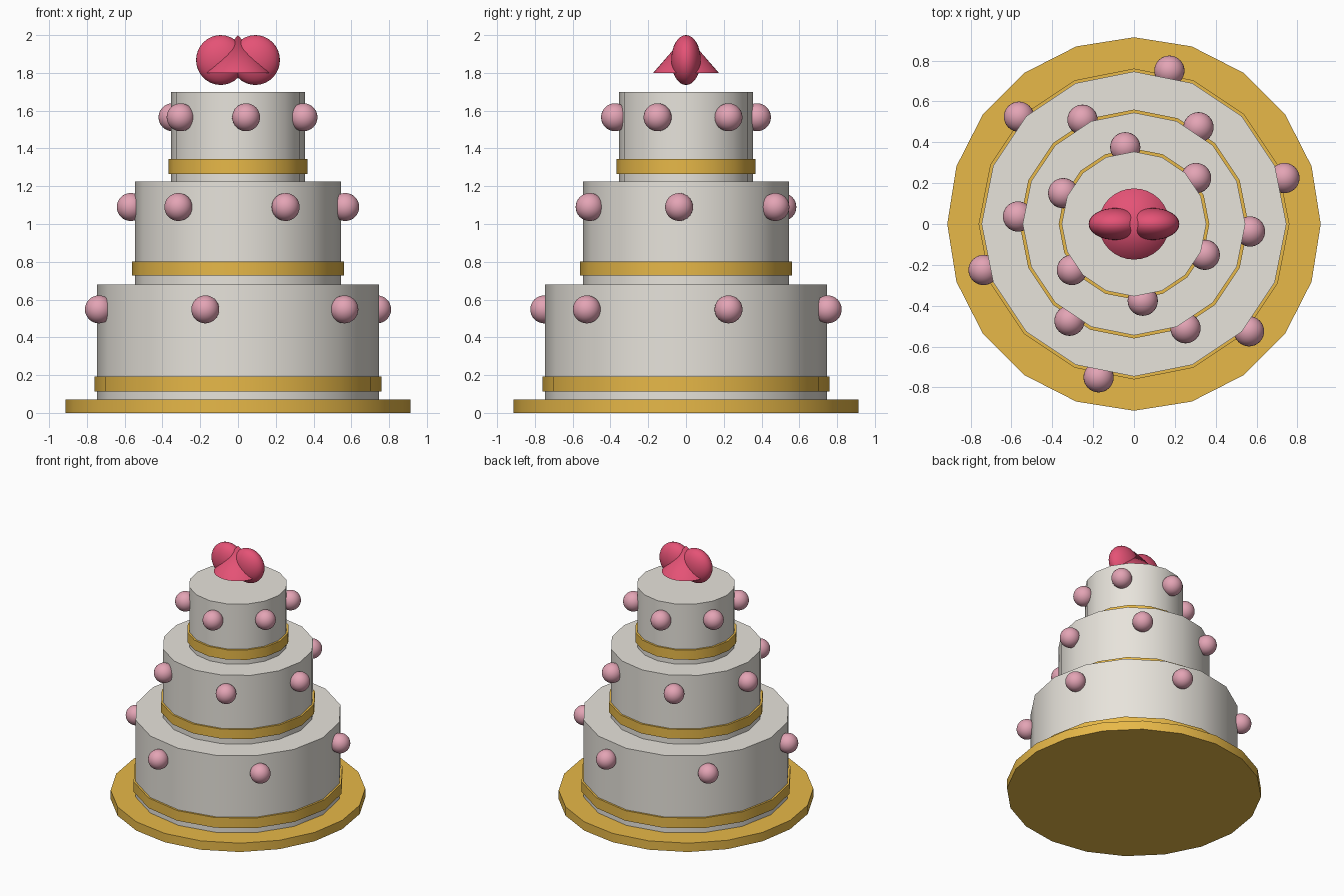
import bpy
from math import cos, sin, radians

cube = bpy.data.objects.get("Cube")
if cube:
    bpy.data.objects.remove(cube, do_unlink=True)


def material(name, r, g, b):
    mat = bpy.data.materials.new(name)
    mat.use_nodes = True
    mat.diffuse_color = (r, g, b, 1)
    mat.node_tree.nodes["Principled BSDF"].inputs["Base Color"].default_value = (r, g, b, 1)
    return mat


cream = material("cream icing", 0.80, 0.77, 0.71)
gold = material("gold trim", 0.80, 0.48, 0.065)
pink = material("pale pink", 0.77, 0.37, 0.46)
rose = material("rose red", 0.78, 0.085, 0.18)


def finish(name, mat):
    obj = bpy.context.object
    obj.name = name
    obj.data.materials.append(mat)
    bpy.ops.object.shade_smooth_by_angle(angle=radians(35))
    return obj


def disc(name, radius, low, high, mat, sides=16):
    bpy.ops.mesh.primitive_cylinder_add(
        vertices=sides, radius=radius, depth=high - low, location=(0, 0, (low + high) / 2))
    return finish(name, mat)


def ball(name, location, size, mat):
    bpy.ops.mesh.primitive_uv_sphere_add(segments=32, ring_count=16, radius=1, location=location)
    bpy.context.object.scale = size
    return finish(name, mat)


# Cake board
disc("cake_board", 0.914, 0, 0.07, gold, sides=20)

# Tiers: name, radius, bottom, top, band bottom, band top, pearl height, first pearl angle
tiers = [
    ("bottom", 0.746, 0.07, 0.68, 0.113, 0.193, 0.548, 17),
    ("middle", 0.545, 0.68, 1.224, 0.727, 0.802, 1.09, 56.3),
    ("top", 0.354, 1.224, 1.70, 1.266, 1.344, 1.565, 36.5),
]
for name, radius, low, high, band_low, band_high, pearl_z, start in tiers:
    disc(name + "_tier", radius, low, high, cream)
    disc(name + "_ribbon", radius + 0.015, band_low, band_high, gold)
    # Ring of six pearls
    for i in range(6):
        angle = radians(start + 60 * i)
        reach = radius + 0.024
        ball(f"{name}_pearl_{i + 1}", (reach * cos(angle), reach * sin(angle), pearl_z),
             (0.074, 0.074, 0.074), pink)

# Bow topper: two loops over a cone
for side, x in (("left", 0.092), ("right", -0.092)):
    ball(f"{side}_bow_loop", (x, 0, 1.868), (0.13, 0.078, 0.132), rose)
bpy.ops.mesh.primitive_cone_add(
    vertices=32, radius1=0.174, radius2=0, depth=0.2, location=(0, 0, 1.9))
finish("bow_cone", rose)
